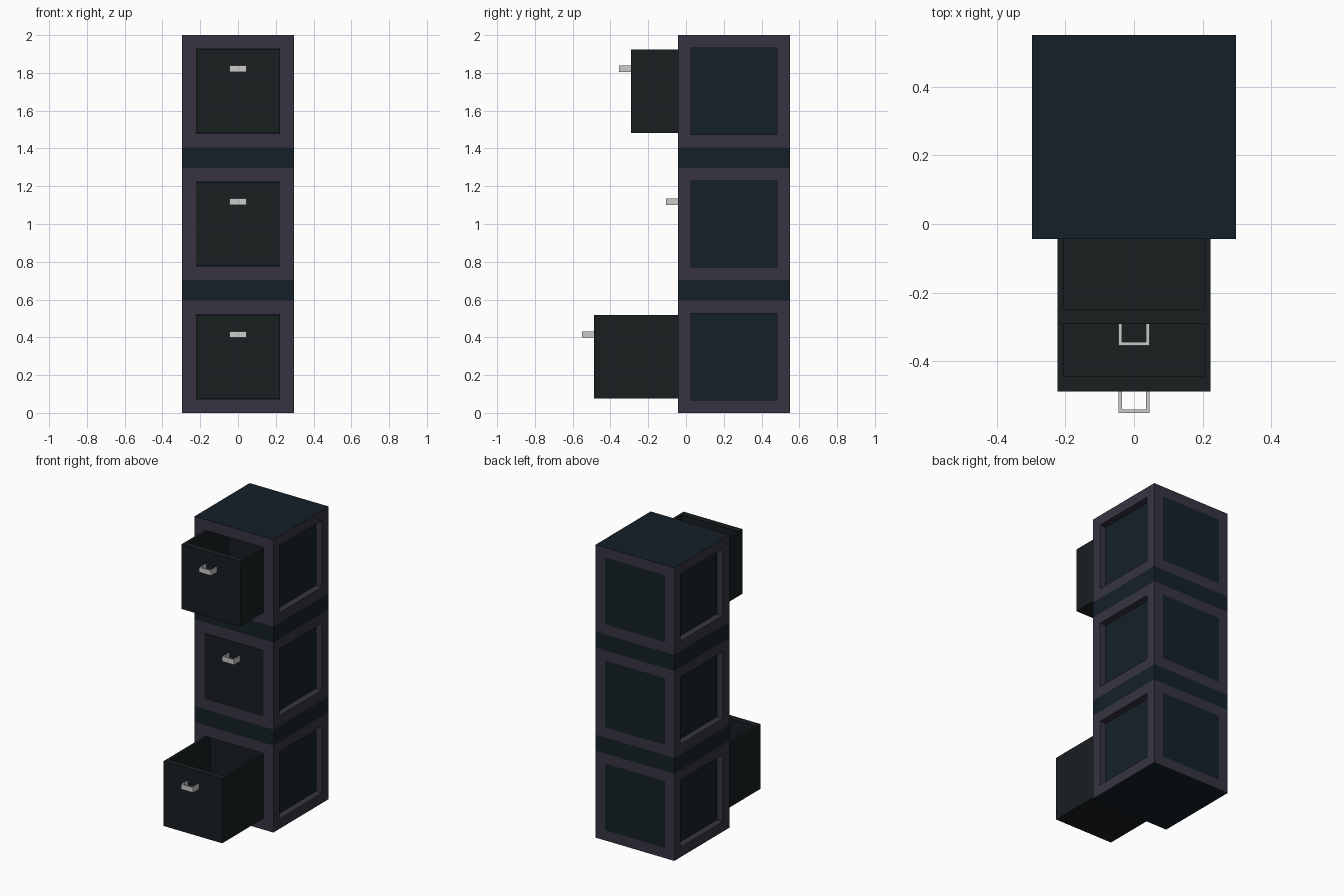
import bpy, bmesh
from mathutils import Vector

if "Cube" in bpy.data.objects:
    bpy.data.objects.remove(bpy.data.objects["Cube"])

W = 0.297                 # half width of the cabinet
Y0, Y1 = -0.043, 0.55     # cabinet front and back
H, BAND = 0.594, 0.109    # module height, band height


def material(name, rgb):
    m = bpy.data.materials.new(name)
    m.diffuse_color = (*rgb, 1)
    m.use_nodes = True
    m.node_tree.nodes["Principled BSDF"].inputs["Base Color"].default_value = m.diffuse_color
    return m


FRAME = material("frame_purple", (0.038, 0.034, 0.052))
PANEL = material("panel_navy", (0.0068, 0.0145, 0.0205))
DARK = material("drawer_charcoal", (0.0095, 0.013, 0.0145))


def add_box(bm, lo, hi):
    lo, hi = Vector(lo), Vector(hi)
    for v in bmesh.ops.create_cube(bm, size=1)["verts"]:
        v.co = (lo + hi) / 2 + v.co * (hi - lo)


def finish(bm, name, mats=()):
    me = bpy.data.meshes.new(name)
    bm.to_mesh(me)
    bm.free()
    for m in mats:
        me.materials.append(m)
    ob = bpy.data.objects.new(name, me)
    bpy.context.collection.objects.link(ob)


def recess(bm, face, border, depth):
    """Inset a border, then push the inner face inwards, keeping frame-coloured walls."""
    n = face.normal.copy()
    bmesh.ops.inset_region(bm, faces=[face], thickness=border, use_even_offset=True)
    if depth:
        bmesh.ops.inset_region(bm, faces=[face], thickness=0)
        for v in face.verts:
            v.co -= n * depth
    face.material_index = 1


def module(name, z):
    """Cabinet cube with recessed sides, a flat back panel and a drawer cavity."""
    bm = bmesh.new()
    add_box(bm, (-W, Y0, z), (W, Y1, z + H))
    bm.normal_update()

    def pick(d):
        return max(bm.faces, key=lambda f: f.normal.dot(Vector(d)))

    right, left = pick((1, 0, 0)), pick((-1, 0, 0))
    front, back = pick((0, -1, 0)), pick((0, 1, 0))
    for f in (pick((0, 0, 1)), pick((0, 0, -1))):
        f.material_index = 1
    recess(bm, right, 0.069, 0.045)
    recess(bm, left, 0.069, 0.045)
    recess(bm, back, 0.069, 0)
    recess(bm, front, 0.074, 0.53)
    finish(bm, name, (FRAME, PANEL))


def drawer(name, z, y):
    """Open-topped tray, front face at y, bottom at z."""
    w, h, d, t, tf = 0.222, 0.442, 0.5, 0.018, 0.043
    bm = bmesh.new()
    add_box(bm, (-w, y, z), (w, y + tf, z + h))                        # front board
    add_box(bm, (-w, y + d - t, z), (w, y + d, z + h))                 # back board
    add_box(bm, (-w + t, y + tf, z), (w - t, y + d - t, z + t))        # floor
    for a, b in ((-w, -w + t), (w - t, w)):
        add_box(bm, (a, y + tf, z), (b, y + d - t, z + h))             # sides
    finish(bm, name, (DARK,))


def handle(name, z, y):
    """U-shaped flat pull."""
    w, out, t, h = 0.045, 0.063, 0.01, 0.034
    bm = bmesh.new()
    add_box(bm, (-w, y - out, z), (w, y - out + t, z + h))
    for a, b in ((-w, -w + t), (w - t, w)):
        add_box(bm, (a, y - out + t, z), (b, y, z + h))
    finish(bm, name)


# Three stacked modules, each with a drawer pulled out by its own amount
for i, (level, pull) in enumerate((("lower", 0.444), ("middle", 0.0), ("upper", 0.248))):
    z = i * (H + BAND)
    module(level + "_module", z)
    drawer(level + "_drawer", z + 0.076, Y0 - pull)
    handle(level + "_handle", z + 0.398, Y0 - pull)
    if i < 2:
        bm = bmesh.new()
        add_box(bm, (-W, Y0, z + H), (W, Y1, z + H + BAND))
        finish(bm, level + "_band", (PANEL,))
